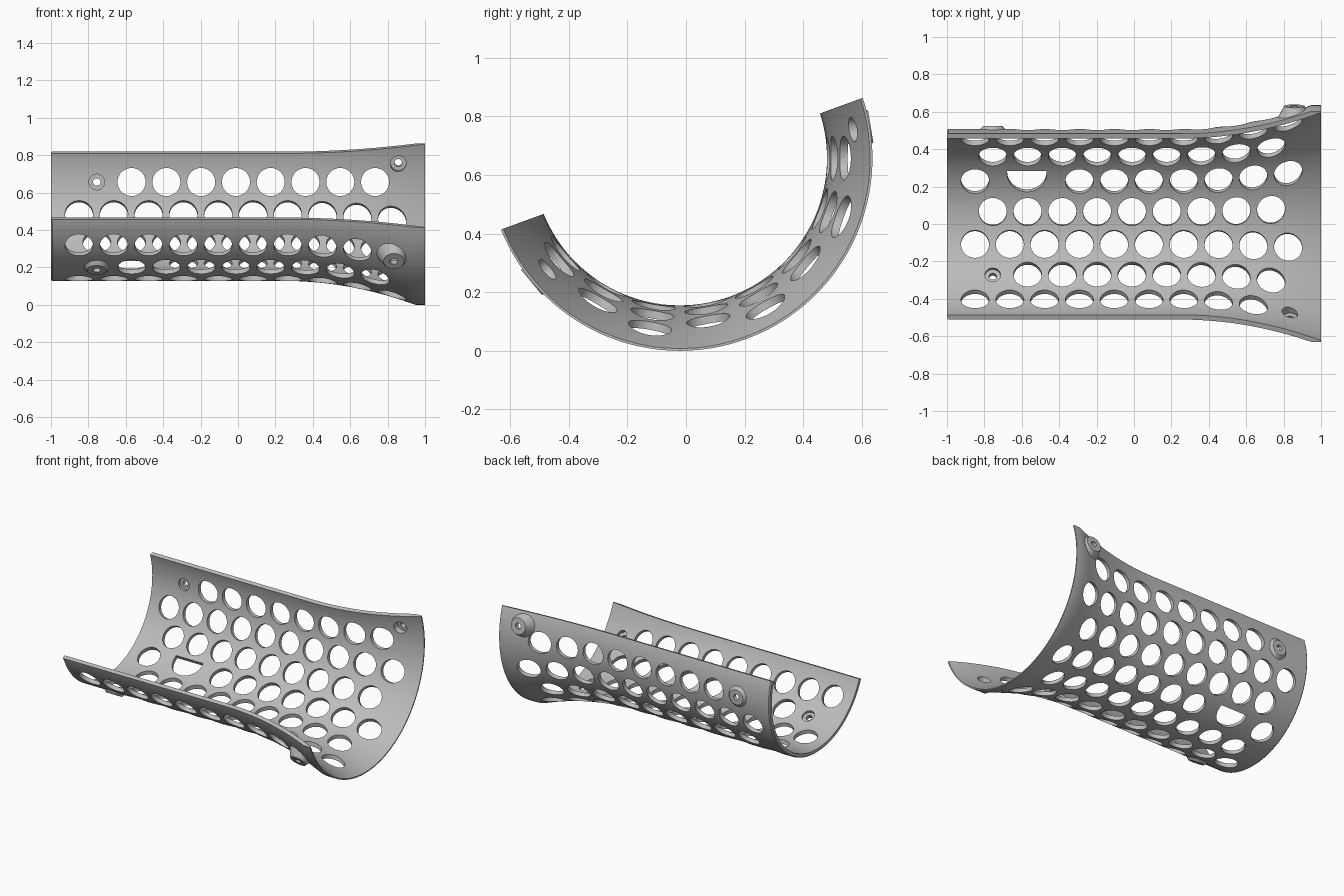
import bpy, bmesh, math
from mathutils import Matrix, Vector

cube = bpy.data.objects.get("Cube")
if cube:
    bpy.data.objects.remove(cube)

AXIS_Y, AXIS_Z = -0.021, 0.657      # tube centre line
R_OUT, R_IN, R_RIM = 0.529, 0.502, 0.657
PITCH = 0.186                       # hole spacing along the tube

steel = bpy.data.materials.new("plain_grey")
steel.use_nodes = True
grey = (0.5, 0.5, 0.5, 1)
steel.diffuse_color = grey
steel.node_tree.nodes["Principled BSDF"].inputs["Base Color"].default_value = grey


def frame(x, degrees):
    """Local z points radially outward; 0 degrees is straight down, 90 is the back."""
    a = math.radians(degrees)
    out, along = Vector((0, math.sin(a), -math.cos(a))), Vector((1, 0, 0))
    m = Matrix((along, out.cross(along), out)).transposed().to_4x4()
    m.translation = (x, AXIS_Y, AXIS_Z)
    return m


def loft(bm, rings):
    """Closed solid through equal-length rings of points."""
    loops = [[bm.verts.new(p) for p in ring] for ring in rings]
    n = len(loops[0])
    for a, b in zip(loops, loops[1:]):
        for i in range(n):
            j = (i + 1) % n
            bm.faces.new((a[i], a[j], b[j], b[i]))
    bm.faces.new(loops[0][::-1])
    bm.faces.new(loops[-1])


def lathe(bm, profile, matrix, sides):
    """Turn (height, radius) pairs about the local z axis."""
    turn = [2 * math.pi * i / sides for i in range(sides)]
    loft(bm, [[matrix @ Vector((r * math.cos(t), r * math.sin(t), h)) for t in turn]
              for h, r in profile])


def finish(bm, name):
    bmesh.ops.recalc_face_normals(bm, faces=bm.faces)
    mesh = bpy.data.meshes.new(name)
    bm.to_mesh(mesh)
    bm.free()
    mesh.materials.append(steel)
    ob = bpy.data.objects.new(name, mesh)
    bpy.context.collection.objects.link(ob)
    return ob


def combine(target, tool, operation):
    mod = target.modifiers.new(operation.lower(), 'BOOLEAN')
    mod.operation, mod.solver, mod.object = operation, 'EXACT', tool
    bpy.context.view_layer.objects.active = target
    bpy.ops.object.modifier_apply(modifier=mod.name)
    bpy.data.objects.remove(tool)


def flare(x):
    return 0.128 * (max(0, x - 0.25) / 0.7) ** 2


tube_axis = Matrix.Translation((0, AXIS_Y, AXIS_Z)) @ Matrix.Rotation(math.pi / 2, 4, 'Y')

# Solid flared body, clipped to the rim radius
stations = [-0.993] + [-0.75 + 0.25 * i for i in range(5)] + [0.32 + 0.07 * i for i in range(9)]
outer = [(-1, R_OUT - 0.006)] + [(x, R_OUT + flare(x)) for x in stations]
bm = bmesh.new()
lathe(bm, outer + [(0.95, R_RIM), (1, R_RIM)], tube_axis, 144)
shell = finish(bm, "perforated_shell")

# Screw bosses: position, angle, base height and radius, tip height and radius, recess floor
screws = [
    (-0.755, 90, 0.515, 0.08, 0.545, 0.052, 0.518),
    (-0.755, -30, 0.515, 0.08, 0.545, 0.052, 0.518),
    (0.857, 99.4, 0.575, 0.1, 0.66, 0.055, 0.63),
    (0.833, -50, 0.575, 0.1, 0.66, 0.055, 0.63),
]
bm = bmesh.new()
for x, angle, base, base_r, tip, tip_r, floor in screws:
    lathe(bm, [(base, base_r), (tip, tip_r)], frame(x, angle), 40)
combine(shell, finish(bm, "bosses"), 'UNION')

# Hollow bore that follows the flare
bm = bmesh.new()
bore = [(x, R_IN + flare(x)) for x in [-1.1] + stations[1:] + [0.95, 1, 1.05]]
lathe(bm, bore, tube_axis, 144)
combine(shell, finish(bm, "bore"), 'DIFFERENCE')

# Remove the open half along a plane rolled by twenty degrees
bm = bmesh.new()
roll = Matrix.Translation((0, AXIS_Y, AXIS_Z)) @ Matrix.Rotation(math.radians(20), 4, 'X')
bmesh.ops.create_cube(bm, size=3, matrix=roll @ Matrix.Translation((0, 0, 1.5 - 0.02)))
combine(shell, finish(bm, "open_half"), 'DIFFERENCE')

# Staggered rows of round holes, leaving room for screws and the slot
bm = bmesh.new()
skipped = {(90, 0), (-30, 0), (-50, 9), (30, 1), (30, 2)}
for row, angle in enumerate(range(90, -51, -20)):
    start, count = ((-0.85, 10) if row % 2 else (-0.755, 9))
    for k in range(count):
        if (angle, k) not in skipped:
            lathe(bm, [(0.45, 0.075), (0.75, 0.075)], frame(start + PITCH * k, angle), 40)

# Screw holes with a recess on the inside
for x, angle, base, base_r, tip, tip_r, floor in screws:
    lathe(bm, [(0.45, 0.042), (floor, 0.042), (floor, 0.02), (0.75, 0.02)], frame(x, angle), 32)

# D-shaped slot
arc = [math.pi * i / 24 for i in range(25)]
outline = [(0.105 * math.cos(t), 0.105 * math.sin(t) - 0.04) for t in arc]
outline += [(-0.105, -0.065), (0.105, -0.065)]
slot = frame(-0.573, 30)
loft(bm, [[slot @ Vector((u, v, h)) for u, v in outline] for h in (0.43, 0.75)])
combine(shell, finish(bm, "holes"), 'DIFFERENCE')

# Smooth curved walls, crisp edges
bpy.ops.object.select_all(action='DESELECT')
shell.select_set(True)
bpy.context.view_layer.objects.active = shell
bpy.ops.object.shade_smooth_by_angle(angle=math.radians(30))
